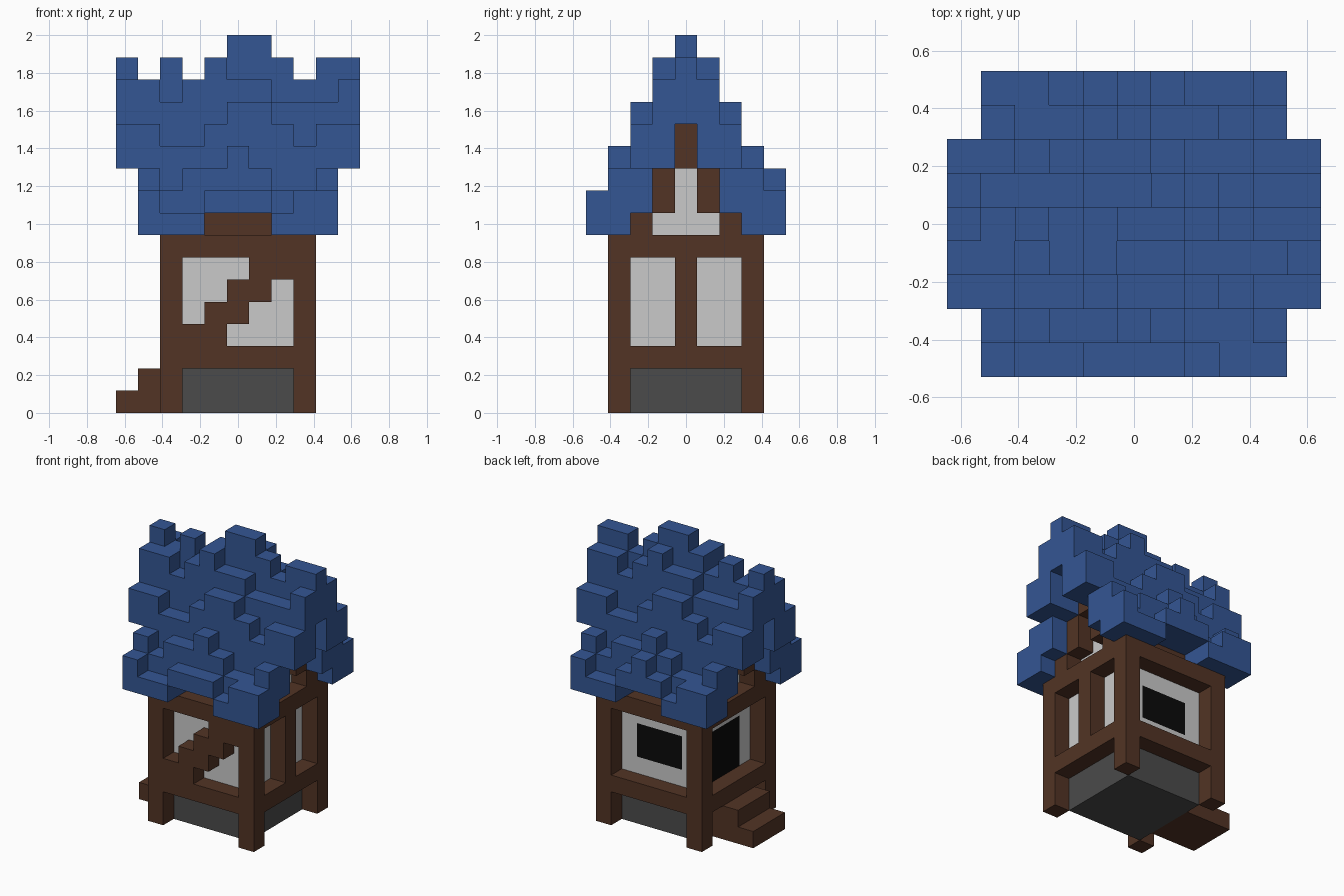
import bpy, bmesh

if "Cube" in bpy.data.objects:
    bpy.data.objects.remove(bpy.data.objects["Cube"])

U = 2 / 17  # block size: the tower is 17 blocks high
grid = {}   # (i, j, k) -> part name; i and j are centred, k counts up from the ground


def fill(part, xs, ys, zs):
    """Fill an inclusive box of blocks with one part."""
    for i in range(xs[0], xs[1] + 1):
        for j in range(ys[0], ys[1] + 1):
            for k in range(zs[0], zs[1] + 1):
                grid[i, j, k] = part


# Stone base and plaster core, with the attic infill under the gables
fill("stone_base", (-2, 2), (-2, 2), (0, 1))
fill("plaster_walls", (-2, 2), (-2, 2), (2, 7))
fill("plaster_walls", (-2, 2), (-1, 1), (8, 8))
fill("plaster_walls", (-2, 2), (0, 0), (9, 10))

# Back window and left doorway
fill("dark_openings", (-1, 1), (2, 2), (4, 5))
fill("dark_openings", (-2, -2), (-1, 1), (3, 5))

# Timber frame: corner posts and two rings of beams
for s in (-3, 3):
    for t in (-3, 3):
        fill("timber_frame", (s, s), (t, t), (0, 7))
    for k in (2, 7):
        fill("timber_frame", (s, s), (-3, 3), (k, k))
        fill("timber_frame", (-3, 3), (s, s), (k, k))
    # Gable rafters
    fill("timber_frame", (s, s), (0, 0), (11, 12))
    for t in (-1, 1):
        fill("timber_frame", (s, s), (t, t), (9, 10))
for t in (-2, 2):
    fill("timber_frame", (-3, 3), (t, t), (8, 8))
# Middle post on the right, diagonal brace on the front
fill("timber_frame", (3, 3), (0, 0), (3, 6))
for k in range(3, 7):
    fill("timber_frame", (k - 5, k - 4), (-3, -3), (k, k))

# Steps up to the door
fill("entrance_steps", (-5, -5), (-1, 1), (0, 0))
fill("entrance_steps", (-4, -3), (-1, 1), (0, 1))

# Ragged roof: top height of each block column, left to right, per row
ridge = [16, 15, 16, 15, 16, 17, 17, 16, 15, 16, 16]
slope = {
    1: [15, 15, 14, 15, 16, 15, 15, 14, 14, 14, 15],
    2: [13, 13, 12, 12, 13, 14, 14, 13, 12, 13, 13],
    3: [11, 10, 11, 11, 12, 11, 10, 10, 11],
    4: [10, 9, 9, 10, 10, 10, 9, 10, 10],
}
underside = {0: 13, 1: 11, 2: 9, 3: 8, 4: 8}


def roof_row(j, tops):
    half = len(tops) // 2
    for n, top in enumerate(tops):
        i = n - half
        low = underside[abs(j)]
        if abs(j) >= 3 and abs(i) <= 1:
            low = 9                      # notch in the eaves
        if abs(i) == 5:
            low = max(low, 11)           # overhang at the gable ends
        fill("roof", (i, i), (j, j), (low, top - 1))


roof_row(0, ridge)
for d, tops in slope.items():
    roof_row(-d, tops)
    roof_row(d, tops[::-1])              # the back slope is the front turned round
fill("roof", (0, 0), (4, 4), (10, 10))

# Materials
colours = {
    "roof": ("roof blue", (0.034, 0.093, 0.296)),
    "timber_frame": ("timber brown", (0.084, 0.034, 0.018)),
    "entrance_steps": ("timber brown", (0.084, 0.034, 0.018)),
    "plaster_walls": ("plaster white", (0.59, 0.59, 0.59)),
    "stone_base": ("stone grey", (0.07, 0.07, 0.07)),
    "dark_openings": ("opening black", (0.003, 0.003, 0.003)),
}


def material(name, rgb):
    mat = bpy.data.materials.get(name) or bpy.data.materials.new(name)
    mat.diffuse_color = (*rgb, 1)
    mat.use_nodes = True
    mat.node_tree.nodes["Principled BSDF"].inputs["Base Color"].default_value = mat.diffuse_color
    return mat


# Turn each part into a mesh of its exposed block faces
def build(part):
    bm = bmesh.new()
    verts = {}

    def vert(c):
        if c not in verts:
            verts[c] = bm.verts.new(((c[0] - 0.5) * U, (c[1] - 0.5) * U, c[2] * U))
        return verts[c]

    for cell, name in grid.items():
        if name != part:
            continue
        for axis in range(3):
            a, b = (axis + 1) % 3, (axis + 2) % 3
            for side in (0, 1):
                near = list(cell)
                near[axis] += 2 * side - 1
                if tuple(near) in grid:
                    continue
                ring = []
                for da, db in ((0, 0), (1, 0), (1, 1), (0, 1)):
                    c = list(cell)
                    c[axis] += side
                    c[a] += da
                    c[b] += db
                    ring.append(vert(tuple(c)))
                bm.faces.new(ring if side else ring[::-1])
    mesh = bpy.data.meshes.new(part)
    bm.to_mesh(mesh)
    bm.free()
    mesh.materials.append(material(*colours[part]))
    bpy.context.collection.objects.link(bpy.data.objects.new(part, mesh))


for part in colours:
    build(part)
